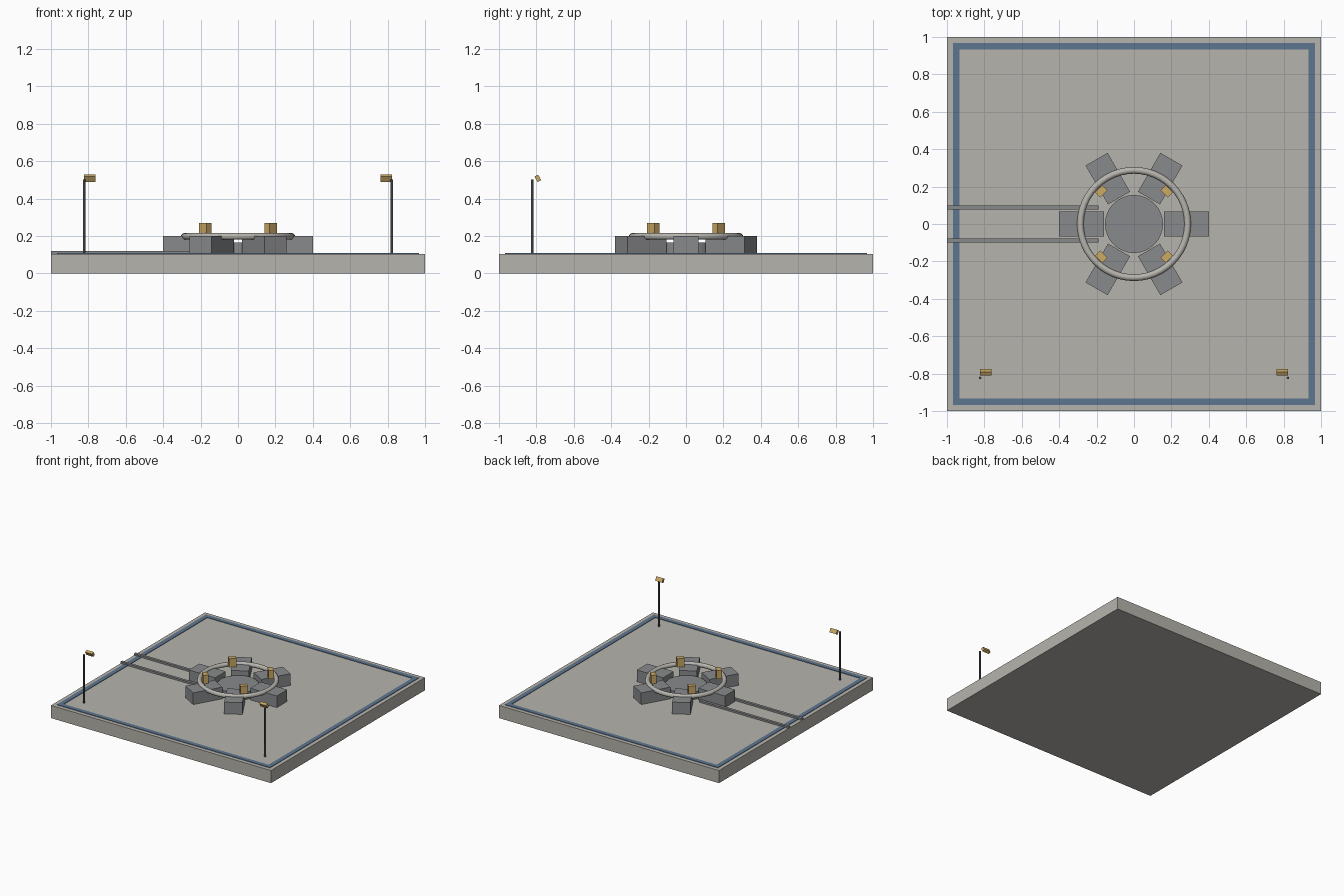
import bpy
from math import radians, cos, sin

if "Cube" in bpy.data.objects:
    bpy.data.objects.remove(bpy.data.objects["Cube"], do_unlink=True)


def material(name, rgb):
    m = bpy.data.materials.new(name)
    m.use_nodes = True
    m.diffuse_color = (*rgb, 1)
    bsdf = m.node_tree.nodes["Principled BSDF"]
    bsdf.inputs["Base Color"].default_value = (*rgb, 1)
    bsdf.inputs["Roughness"].default_value = 0.8
    return m


concrete = material("concrete", (0.47, 0.455, 0.415))
blue = material("blue paint", (0.11, 0.18, 0.28))
steel = material("grey steel", (0.25, 0.255, 0.265))
dark = material("dark metal", (0.08, 0.083, 0.09))
amber = material("amber", (0.6, 0.4, 0.13))


def finish(name, mat, smooth=False):
    ob = bpy.context.object
    ob.name = name
    ob.data.materials.append(mat)
    if smooth:
        bpy.ops.object.shade_smooth_by_angle(angle=radians(40))
    return ob


def box(name, mat, center, size, rot=(0, 0, 0)):
    bpy.ops.mesh.primitive_cube_add(size=1, location=center, rotation=rot)
    bpy.context.object.scale = size
    return finish(name, mat)


def cylinder(name, mat, x, y, z0, z1, radius, sides):
    bpy.ops.mesh.primitive_cylinder_add(
        vertices=sides, radius=radius, depth=z1 - z0, location=(x, y, (z0 + z1) / 2))
    return finish(name, mat, smooth=True)


GROUND = 0.104

# Concrete slab with a painted border
box("base_slab", concrete, (0, 0, GROUND / 2), (2, 2, GROUND))
for side, label in ((-1, "a"), (1, "b")):
    box("border_x_" + label, blue, (0, side * 0.95, 0.106), (1.936, 0.036, 0.004))
    box("border_y_" + label, blue, (side * 0.95, 0, 0.106), (0.036, 1.864, 0.004))

# Rails running in from the right edge
for side, label in ((-1, "front"), (1, "back")):
    box("rail_" + label, steel, (-0.595, side * 0.088, 0.111), (0.81, 0.022, 0.016))

# Central disc, surrounding blocks and ring
cylinder("center_disc", steel, 0, 0, GROUND, 0.165, 0.155, 32)
for i in range(6):
    a = radians(60 * i)
    box(f"support_block_{i + 1}", steel, (0.28 * cos(a), 0.28 * sin(a), 0.152),
        (0.24, 0.136, 0.096), (0, 0, a))
bpy.ops.mesh.primitive_torus_add(
    major_radius=0.287, minor_radius=0.018, major_segments=48, minor_segments=12,
    location=(0, 0, 0.198))
finish("ring", concrete, smooth=True)

# Clamps on the diagonals of the ring
for i in range(4):
    a = radians(45 + 90 * i)
    box(f"clamp_{i + 1}", amber, (0.247 * cos(a), 0.247 * sin(a), 0.235),
        (0.04, 0.055, 0.07), (0, 0, a))

# Floodlights at the two front corners
for side, label in ((1, "left"), (-1, "right")):
    cylinder("light_pole_" + label, dark, side * 0.823, -0.823, GROUND, 0.502, 0.007, 10)
    box("floodlight_" + label, amber, (side * 0.792, -0.792, 0.508),
        (0.062, 0.022, 0.034), (radians(30), 0, 0))
